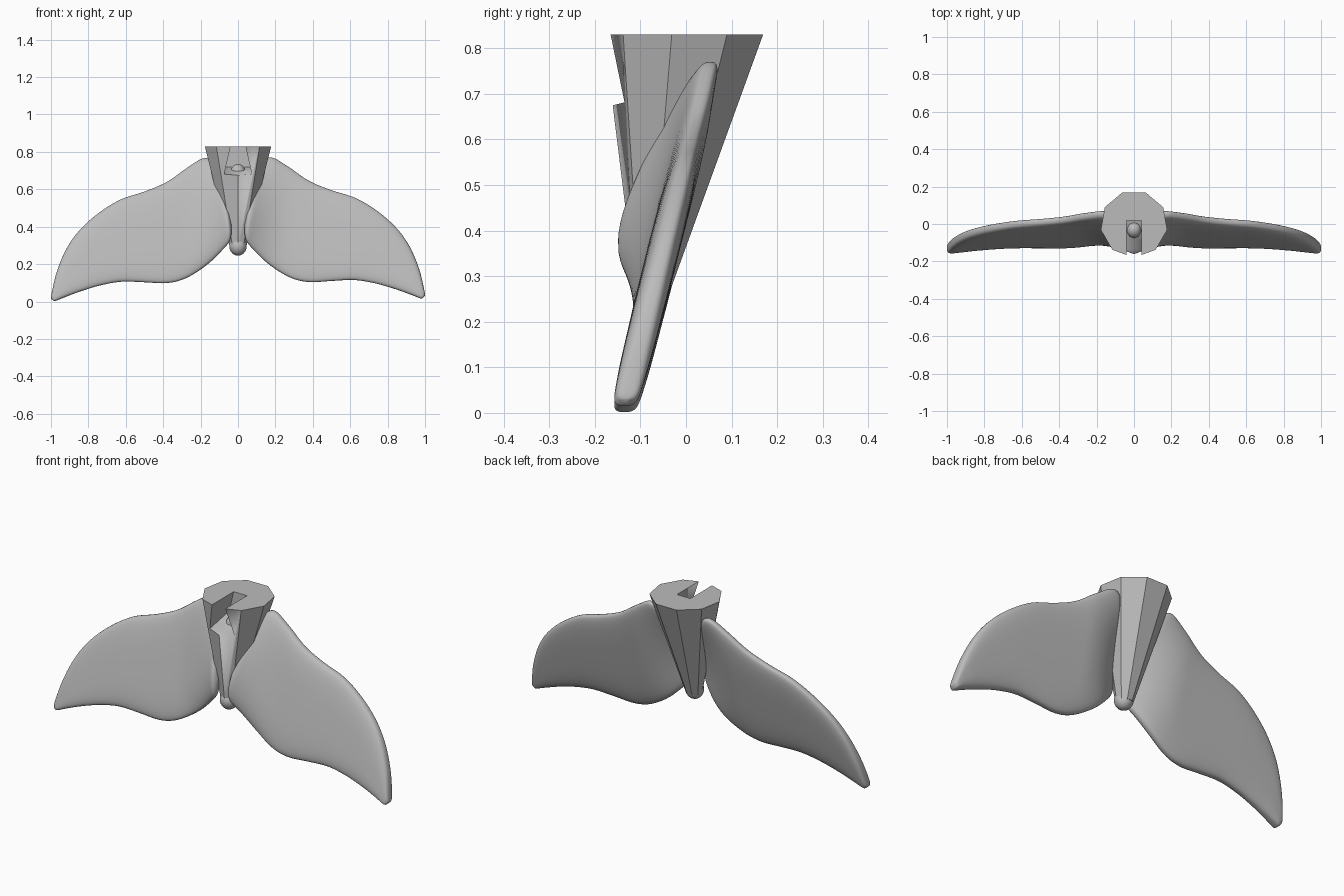
import bpy, bmesh, math
from mathutils import Vector

cube = bpy.data.objects.get("Cube")
if cube:
    bpy.data.objects.remove(cube)

GREY = (0.5, 0.5, 0.5, 1)
grey = bpy.data.materials.new("plain_grey")
grey.use_nodes = True
grey.diffuse_color = GREY
grey.node_tree.nodes["Principled BSDF"].inputs["Base Color"].default_value = GREY


def make(name, bm, angle=30):
    bmesh.ops.recalc_face_normals(bm, faces=bm.faces)
    mesh = bpy.data.meshes.new(name)
    bm.to_mesh(mesh)
    bm.free()
    mesh.materials.append(grey)
    obj = bpy.data.objects.new(name, mesh)
    bpy.context.collection.objects.link(obj)
    bpy.ops.object.select_all(action='DESELECT')
    obj.select_set(True)
    bpy.context.view_layer.objects.active = obj
    bpy.ops.object.shade_smooth_by_angle(angle=math.radians(angle))
    return obj


def loft(bm, rings):
    """Skin a list of equal-length point rings and cap both ends."""
    rows = [[bm.verts.new(p) for p in ring] for ring in rings]
    n = len(rows[0])
    for a, b in zip(rows, rows[1:]):
        for i in range(n):
            j = (i + 1) % n
            bm.faces.new((a[i], a[j], b[j], b[i]))
    bm.faces.new(rows[0][::-1])
    bm.faces.new(rows[-1])


def ball(name, centre, radii):
    bm = bmesh.new()
    bmesh.ops.create_uvsphere(bm, u_segments=24, v_segments=16, radius=1)
    for v in bm.verts:
        v.co = Vector(c + r * p for c, r, p in zip(centre, radii, v.co))
    return make(name, bm, 60)


# Nine-sided tapering stem that leans towards the front
def stem_ring(z, y, r):
    turns = [math.radians(-90 + 40 * i) for i in range(9)]
    return [(r * math.cos(a), y + r * math.sin(a), z) for a in turns]


bm = bmesh.new()
loft(bm, [stem_ring(0.28, -0.07, 0.042), stem_ring(0.83, 0, 0.18)])
stem = make("tail_stem", bm)

# Slot in the stem, narrower at the top, with a floor sloping down to the front
def slot_ring(y, floor):
    width = lambda z: 0.075 - 0.226 * (z - 0.675)
    return [(s * width(z), y, z) for s, z in
            ((-1, floor), (1, floor), (1, 0.9), (-1, 0.9))]


bm = bmesh.new()
loft(bm, [slot_ring(-0.3, 0.64), slot_ring(0.02, 0.72)])
cutter = make("slot_cutter", bm)
cutter.hide_render = True
cut = stem.modifiers.new("slot", 'BOOLEAN')
cut.operation = 'DIFFERENCE'
cut.solver = 'EXACT'
cut.object = cutter
bpy.context.view_layer.objects.active = stem
bpy.ops.object.modifier_apply(modifier=cut.name)
bpy.data.objects.remove(cutter)

# Rounded stem end and the small bump inside the slot
ball("stem_end", (0, -0.075, 0.295), (0.046, 0.046, 0.05))
ball("slot_bump", (0, -0.03, 0.69), (0.04, 0.045, 0.045))

# Fluke stations: upper x, z, lower x, z, half thickness
STATIONS = [
    (0.09, 0.64, 0.035, 0.41, 0.012),
    (0.125, 0.74, 0.04, 0.335, 0.034),
    (0.18, 0.77, 0.08, 0.28, 0.037),
    (0.27, 0.72, 0.17, 0.195, 0.037),
    (0.38, 0.645, 0.28, 0.128, 0.036),
    (0.5, 0.595, 0.38, 0.104, 0.036),
    (0.63, 0.553, 0.5, 0.11, 0.036),
    (0.75, 0.48, 0.62, 0.115, 0.036),
    (0.85, 0.39, 0.73, 0.098, 0.035),
    (0.92, 0.29, 0.83, 0.07, 0.034),
    (0.97, 0.17, 0.91, 0.042, 0.032),
    (0.997, 0.055, 0.972, 0.018, 0.026),
    (1.0, 0.03, 0.985, 0.016, 0.01),
]


def smooth_stations(points, steps):
    """Catmull-Rom interpolation between neighbouring stations."""
    pts = [points[0]] + points + [points[-1]]
    out = []
    for p, q, r, s in zip(pts, pts[1:], pts[2:], pts[3:]):
        for k in range(steps):
            t = k / steps
            out.append([0.5 * (2 * b + (c - a) * t + (2 * a - 5 * b + 4 * c - d) * t * t
                               + (3 * b - a - 3 * c + d) * t ** 3)
                        for a, b, c, d in zip(p, q, r, s)])
    return out + [points[-1]]


def power(v, e):
    return math.copysign(abs(v) ** e, v)


def fluke(name, side):
    rings = []
    for tx, tz, bx, bz, half in smooth_stations(STATIONS, 5):
        ring = []
        for i in range(48):
            a = math.tau * i / 48
            s = 0.5 + 0.5 * power(math.cos(a), 0.65)
            x, z = bx + (tx - bx) * s, bz + (tz - bz) * s
            # The blade leans back with height; its root bows to the front
            root = max(0, 1 - max(0, x - 0.05) / 0.25)
            bow = 0.085 * root ** 2 * max(0, 1 - ((z - 0.47) / 0.3) ** 2)
            y = -0.139 + 0.25 * z - bow + half * power(math.sin(a), 0.65)
            drop = 0.014 * x if side < 0 else 0
            ring.append((side * x, y, z - drop))
        rings.append(ring)
    bm = bmesh.new()
    loft(bm, rings)
    make(name, bm, 70)


fluke("left_fluke", 1)
fluke("right_fluke", -1)
